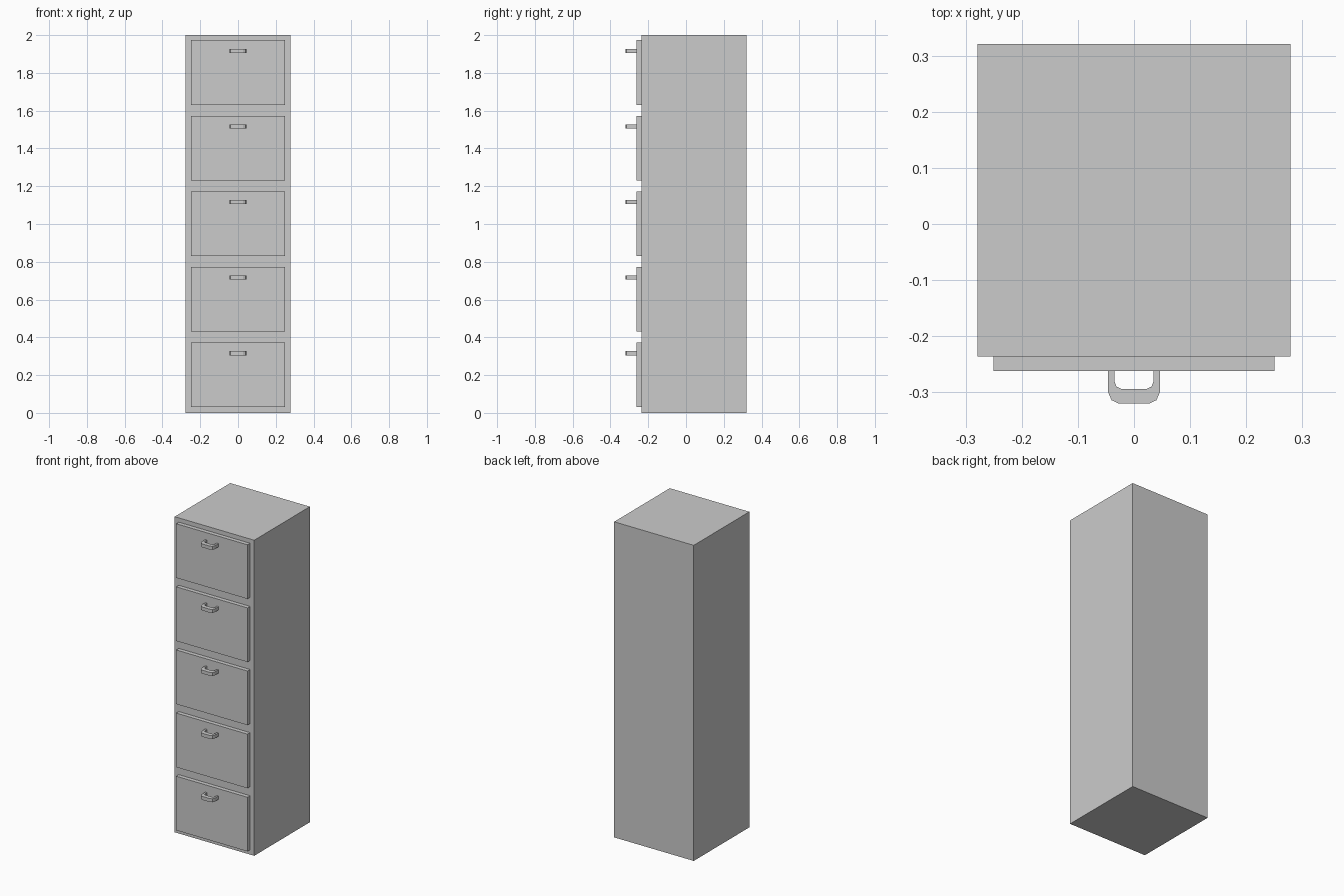
import bpy
import bmesh

if "Cube" in bpy.data.objects:
    bpy.data.objects.remove(bpy.data.objects["Cube"])


def finish(name, bm):
    bmesh.ops.recalc_face_normals(bm, faces=bm.faces)
    mesh = bpy.data.meshes.new(name)
    bm.to_mesh(mesh)
    bm.free()
    obj = bpy.data.objects.new(name, mesh)
    bpy.context.collection.objects.link(obj)
    return obj


def box(name, lo, hi):
    bm = bmesh.new()
    bmesh.ops.create_cube(bm, size=1)
    for v in bm.verts:
        v.co = [(a + b) / 2 + c * (b - a) for a, b, c in zip(lo, hi, v.co)]
    return finish(name, bm)


# Half profile of the pull handle seen from above, mirrored across x
OUTER = [(0.046, -0.262), (0.046, -0.300), (0.040, -0.314), (0.027, -0.320)]
INNER = [(0.035, -0.262), (0.035, -0.280), (0.031, -0.290), (0.022, -0.294)]


def mirrored(half):
    return half + [(-x, y) for x, y in reversed(half)]


def handle(name, z0, z1):
    bm = bmesh.new()
    rings = []
    for (ox, oy), (ix, iy) in zip(mirrored(OUTER), mirrored(INNER)):
        rings.append([bm.verts.new(p) for p in
                      ((ox, oy, z0), (ox, oy, z1), (ix, iy, z1), (ix, iy, z0))])
    for a, b in zip(rings, rings[1:]):
        for i in range(4):
            j = (i + 1) % 4
            bm.faces.new((a[i], a[j], b[j], b[i]))
    bm.faces.new(rings[0])
    bm.faces.new(rings[-1])
    return finish(name, bm)


# Cabinet body
box("cabinet_body", (-0.279, -0.236, 0), (0.279, 0.321, 2))

# Five drawer fronts, each with a pull handle
for i in range(5):
    z = 0.4 * i
    box(f"drawer_front_{i + 1}", (-0.25, -0.262, z + 0.03), (0.25, -0.236, z + 0.373))
    handle(f"drawer_handle_{i + 1}", z + 0.305, z + 0.327)
